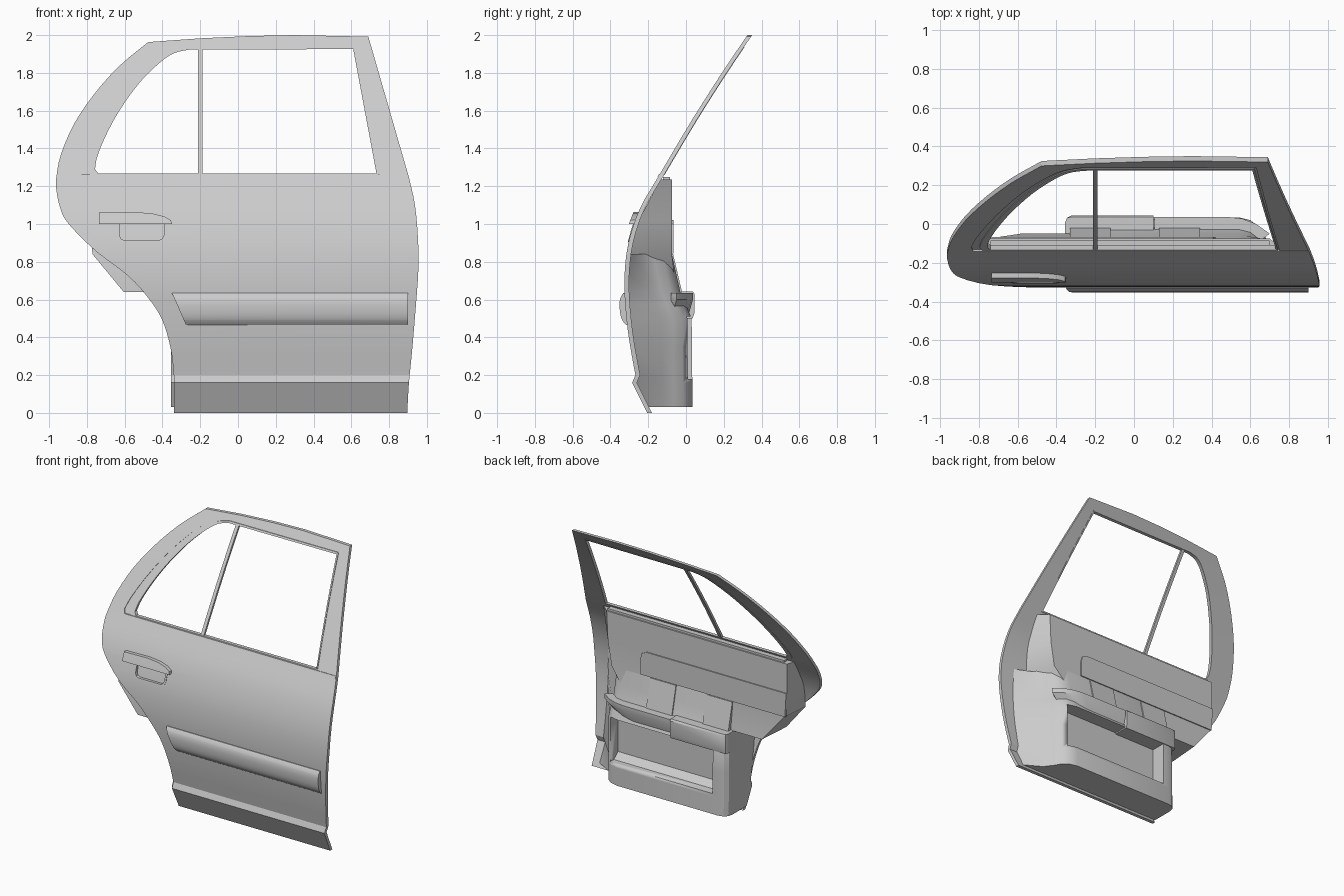
import bpy, bmesh
from mathutils import Vector

if "Cube" in bpy.data.objects:
    bpy.data.objects.remove(bpy.data.objects["Cube"])

# ---------- helpers ----------
def spline(pts, n=4):
    """Catmull-Rom through 2D points."""
    p = [Vector(q) for q in pts]
    p = [2 * p[0] - p[1]] + p + [2 * p[-1] - p[-2]]
    out = []
    for i in range(1, len(p) - 2):
        a, b, c, d = p[i - 1:i + 3]
        for k in range(n):
            t = k / n
            out.append(tuple(0.5 * (2 * b + (c - a) * t + (2 * a - 5 * b + 4 * c - d) * t * t
                                    + (3 * b - a - 3 * c + d) * t ** 3)))
    return out + [tuple(p[-2])]

# side profile of the outer skin as (z, y)
PROFILE = [(0, -.205), (.16, -.285)] + spline(
    [(.2, -.268), (.38, -.3), (.55, -.32), (.72, -.326), (.9, -.305), (1.08, -.245),
     (1.25, -.147), (1.54, .025), (1.8, .19), (2.0, .325)], 3)

def lerp(table, z):
    for (z0, y0), (z1, y1) in zip(table, table[1:]):
        if z <= z1:
            return y0 + (y1 - y0) * (z - z0) / (z1 - z0)
    return table[-1][1]

def skin(z):
    return lerp(PROFILE, z)

def finish(name, bm, angle=30):
    bmesh.ops.recalc_face_normals(bm, faces=bm.faces[:])
    me = bpy.data.meshes.new(name)
    bm.to_mesh(me)
    bm.free()
    ob = bpy.data.objects.new(name, me)
    bpy.context.collection.objects.link(ob)
    bpy.context.view_layer.objects.active = ob
    for o in bpy.context.selected_objects:
        o.select_set(False)
    ob.select_set(True)
    bpy.ops.object.shade_smooth_by_angle(angle=angle * 3.14159 / 180)
    return ob

def conform(name, loops, off=0.0, thick=.025, bulge=None, extra=()):
    """Fill front-view loops (x, z), bend them onto the skin, give thickness."""
    bm = bmesh.new()
    for loop in loops:
        vs = [bm.verts.new((x, 0, z)) for x, z in loop]
        for a, b in zip(vs, vs[1:] + vs[:1]):
            bm.edges.new((a, b))
    bmesh.ops.triangle_fill(bm, use_beauty=True, edges=bm.edges[:], normal=(0, -1, 0))
    for z in [p[0] for p in PROFILE[1:-1]] + list(extra):
        bmesh.ops.bisect_plane(bm, geom=bm.verts[:] + bm.edges[:] + bm.faces[:], dist=1e-4,
                               plane_co=(0, 0, z), plane_no=(0, 0, 1))
    r = bmesh.ops.extrude_face_region(bm, geom=bm.faces[:], use_keep_orig=True)
    back = {v for v in r["geom"] if isinstance(v, bmesh.types.BMVert)}
    for v in bm.verts:
        z = v.co.z
        v.co.y = skin(z) + off + (thick if v in back else (bulge(z) if bulge else 0))
    return finish(name, bm)

def loft(name, sections, angle=30):
    bm = bmesh.new()
    rings = [[bm.verts.new(c) for c in s] for s in sections]
    n = len(rings[0])
    for a, b in zip(rings, rings[1:]):
        for i in range(n):
            j = (i + 1) % n
            bm.faces.new((a[i], a[j], b[j], b[i]))
    bm.faces.new(rings[0])
    bm.faces.new(rings[-1])
    return finish(name, bm, angle)

def prism(name, plan, z0, z1, angle=30):
    return loft(name, [[(x, y, z) for x, y in plan] for z in (z0, z1)], angle)

def cut(ob, cutter):
    m = ob.modifiers.new("cut", "BOOLEAN")
    m.operation, m.solver, m.object = "DIFFERENCE", "EXACT", cutter
    bpy.context.view_layer.objects.active = ob
    bpy.ops.object.modifier_apply(modifier=m.name)
    bpy.data.objects.remove(cutter)

# ---------- outer skin ----------
right_edge = spline([(.905, 1.247), (.937, 1.1), (.953, .92), (.955, .76), (.94, .546),
                     (.92, .31), (.905, .16), (.896, 0)], 3)
wheel_arch = spline([(-.34, .2), (-.355, .334), (-.4, .49), (-.48, .615), (-.587, .73),
                     (-.75, .854), (-.894, .997), (-.94, 1.08), (-.963, 1.19), (-.96, 1.26),
                     (-.937, 1.37), (-.868, 1.53), (-.762, 1.687), (-.63, 1.835), (-.476, 1.963)], 3)
outline = [(-.2, 1.983), (.06, 1.995), (.3, 2.0), (.69, 1.992)] + right_edge + [(-.34, 0)] + wheel_arch

def window(dl, dt, db, dr):
    curve = spline([(-.757, 1.29), (-.746, 1.353), (-.704, 1.459), (-.63, 1.597), (-.524, 1.745),
                    (-.418, 1.851), (-.339, 1.904), (-.26, 1.923)], 3)
    k = len(curve) - 1
    left = [(x - dl * (1 - .75 * i / k), z + dt * i / k) for i, (x, z) in enumerate(curve)]
    return [(-.74 - dl, 1.268 - db)] + left + [(.61 + dr, 1.926 + dt), (.733 + dr, 1.268 - db)]

cup = [(-.64, 1.02), (-.64, .935), (-.63, .915), (-.61, .905), (-.41, .905), (-.39, .915),
       (-.38, .935), (-.38, 1.02)]
w_out, w_mid, w_in = window(.083, .022, .018, .02), window(.04, .012, .009, .01), window(0, 0, 0, 0)
conform("door_skin", [outline, w_out, cup], 0, .025)
conform("outer_window_seal", [w_out, w_mid], .007, .018)
conform("inner_window_seal", [w_mid, w_in], .002, .026)
conform("window_divider", [[(-.212, 1.26), (-.187, 1.26), (-.187, 1.93), (-.212, 1.93)]], .004, .02)
conform("belt_strip", [[(-.83, 1.248), (.9, 1.248), (.9, 1.264), (-.83, 1.264)]], -.004, .012)

# ---------- exterior trim ----------
conform("handle_cup", [cup], .016, .012)
conform("handle_cup_rim", [cup, [(-.51 + (x + .51) * .9, .965 + (z - .965) * .87) for x, z in cup]],
        -.004, .02)
conform("door_handle", [[(-.735, 1.0), (-.735, 1.06), (-.54, 1.063), (-.45, 1.055), (-.39, 1.04),
                         (-.355, 1.02), (-.35, 1.0)]], -.026, .03)
conform("side_molding", [[(-.35, .635), (.9, .635), (.9, .465), (-.275, .465)]], -.006, .02,
        lambda z: -.025 * (1 - abs((z - .55) / .085) ** 3), [.475, .49, .51, .53, .57, .59, .61, .625])

# ---------- interior: upper trim ----------
def trim_ring(z, l, r, f):
    b = skin(z) + .02
    return [(l - .02, b, z), (l, f, z), (r, f, z), (r + .07, b, z)]

loft("upper_trim", [trim_ring(.64, -.585, .5, -.05), trim_ring(.84, -.75, .66, -.075),
                    trim_ring(1.02, -.77, .69, -.075), trim_ring(1.235, -.77, .7, -.075)])
insert = [(-.77, 1.02), (.37, 1.02), (.41, 1.0), (.42, .96), (.42, .845), (-.76, .845)]
loft("trim_insert", [[(x, y, z) for x, z in insert] for y in (-.09, -.067)])
prism("window_sill_trim", [(-.74, -.122), (-.74, -.085), (.7, -.085), (.7, -.122)], 1.225, 1.25)

# ---------- interior: lower trim with map pocket ----------
FACE = [(0, .035), (.5, .03), (.64, -.03), (.84, -.075), (.9, -.075)]

def lower_ring(z):
    b, f = skin(z) + .02, lerp(FACE, z)
    return [(x, y, z) for x, y in [
        (-.355, b), (-.355, f - .07), (-.348, f - .035), (-.325, f - .01), (-.285, f), (.54, f),
        (.6, f - .015), (.645, f - .05), (.675, f - .1), (.72, f - .16), (.85, b)]]

lower = loft("lower_trim", [lower_ring(z) for z in (.03, .16, .2, .35, .5, .57, .64, .74, .84)])
pocket = [(-.03, .18), (.1, .18), (.1, .51), (-.08, .51), (-.08, .22)]
cut(lower, loft("pocket_cutter", [[(x, y, z) for y, z in pocket] for x in (-.24, .61)]))

# pads above the armrest
for name, x0, x1 in (("pull_panel", .13, .34), ("switch_panel", -.33, -.12)):
    loft(name, [[(x0, lerp(FACE, z) - .03, z), (x0, lerp(FACE, z) + .007, z),
                 (x1, lerp(FACE, z) + .007, z), (x1, lerp(FACE, z) - .03, z)] for z in (.63, .84)])

# ---------- armrest ----------
rest = [(-.355, -.08), (-.355, .01), (-.345, .032), (-.32, .045), (.1, .045), (.1, -.08)]
loft("armrest_pad", [[(x, min(y, .035), .5) for x, y in rest],
                     [(x, y, .53) for x, y in rest], [(x, y, .63) for x, y in rest],
                     [(x, min(y, .036), .642) for x, y in rest]])
grip = [(.106, -.08), (.106, .037), (.48, .037), (.56, .027), (.63, 0), (.7, -.05), (.66, -.08)]
loft("armrest_grip", [[(.106 + (x - .106) * .85, y - .02, .53) for x, y in grip],
                      [(x, y, .6) for x, y in grip], [(x, y, .635) for x, y in grip]])
